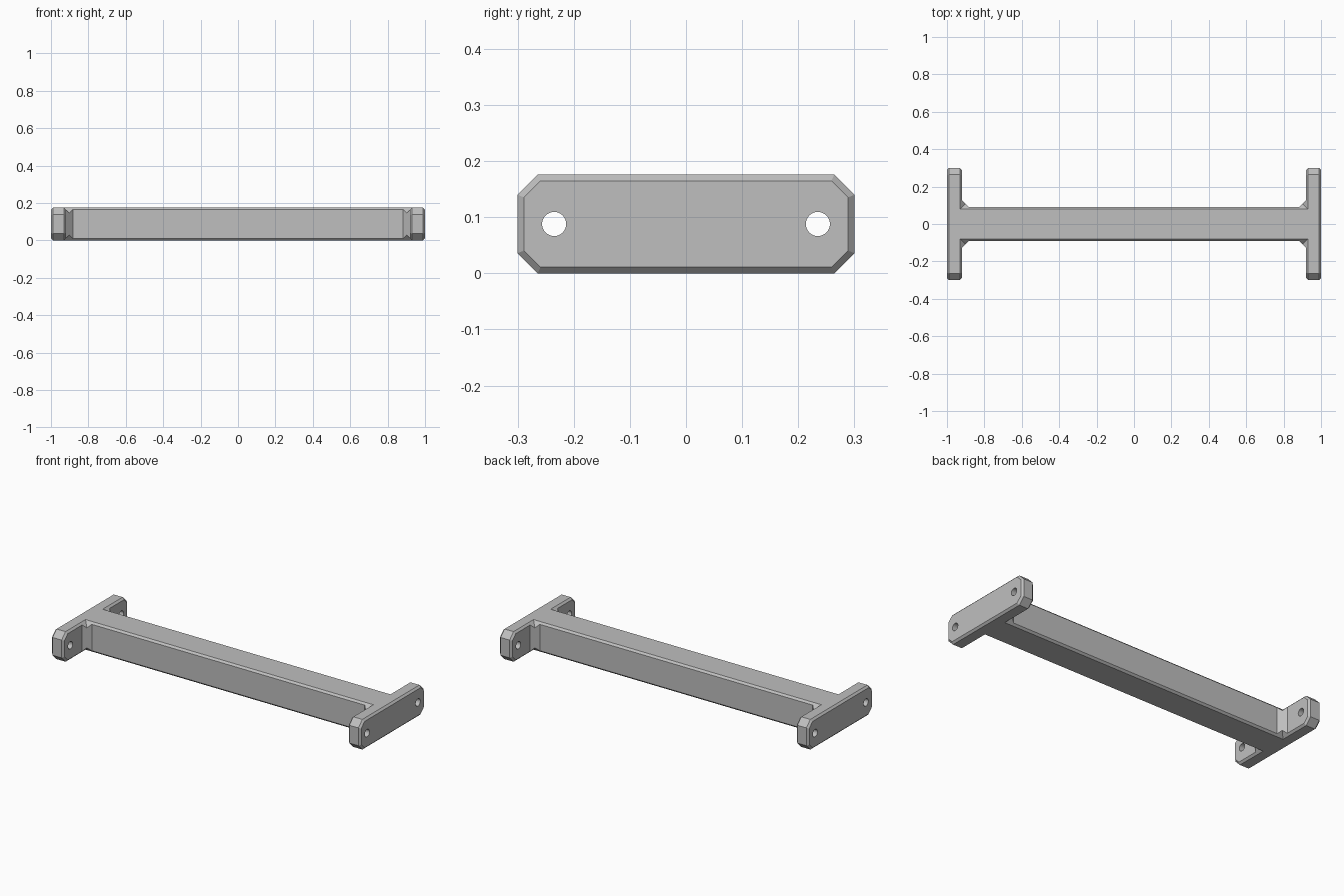
import bpy
import bmesh
import math

if "Cube" in bpy.data.objects:
    bpy.data.objects.remove(bpy.data.objects["Cube"], do_unlink=True)

HALF_H = 0.088      # half height of every part
CHAMFER = 0.011
PLATE_IN, PLATE_OUT = 0.92, 1.0
BEAM_Y = 0.09
GUSSET = 0.037

metal = bpy.data.materials.new("plain_grey")
metal.use_nodes = True
grey = (0.52, 0.52, 0.52, 1)
metal.diffuse_color = grey
metal.node_tree.nodes["Principled BSDF"].inputs["Base Color"].default_value = grey


def finish(name, bm):
    bmesh.ops.recalc_face_normals(bm, faces=bm.faces)
    mesh = bpy.data.meshes.new(name)
    bm.to_mesh(mesh)
    bm.free()
    mesh.materials.append(metal)
    obj = bpy.data.objects.new(name, mesh)
    bpy.context.collection.objects.link(obj)
    return obj


def octagon(half_y, cut, inset=0):
    """Corner-cut rectangle in the y-z plane, shrunk evenly by inset."""
    y, z = half_y - inset, HALF_H - inset
    c = cut - inset * (2 - math.sqrt(2))
    quarter = [(y, z - c), (y - c, z)]
    points = quarter + [(-a, b) for a, b in reversed(quarter)]
    return points + [(-a, -b) for a, b in points]


def loft(name, sections):
    """Skin a solid through (x, outline) sections."""
    bm = bmesh.new()
    rings = [[bm.verts.new((x, y, z + HALF_H)) for y, z in outline]
             for x, outline in sections]
    for a, b in zip(rings, rings[1:]):
        for i in range(len(a)):
            j = (i + 1) % len(a)
            bm.faces.new((a[i], a[j], b[j], b[i]))
    bm.faces.new(rings[0])
    bm.faces.new(rings[-1])
    return finish(name, bm)


def drill(obj, x, y, radius):
    bpy.ops.mesh.primitive_cylinder_add(vertices=32, radius=radius, depth=0.3,
                                        location=(x, y, HALF_H),
                                        rotation=(0, math.pi / 2, 0))
    cutter = bpy.context.object
    cutter.name = "hole_cutter"
    cutter.hide_render = True
    cutter.data.materials.append(metal)
    mod = obj.modifiers.new("hole", "BOOLEAN")
    mod.operation = "DIFFERENCE"
    mod.solver = "EXACT"
    mod.object = cutter
    bpy.context.view_layer.objects.active = obj
    bpy.ops.object.modifier_apply(modifier=mod.name)
    bpy.data.objects.remove(cutter, do_unlink=True)


def gusset(name, sx, sy):
    """Corner fillet whose top and bottom fall to a valley mid-diagonal."""
    bm = bmesh.new()
    h = HALF_H - CHAMFER
    mid = GUSSET / 2
    # corner, beam end, diagonal middle, plate end: x, y, half height
    plan = [(PLATE_IN, BEAM_Y, h), (PLATE_IN - GUSSET, BEAM_Y, h),
            (PLATE_IN - mid, BEAM_Y + mid, h - mid),
            (PLATE_IN, BEAM_Y + GUSSET, h)]
    top, low = [[bm.verts.new((sx * x, sy * y, HALF_H + s * z))
                 for x, y, z in plan] for s in (1, -1)]
    for ring in (top, low):
        bm.faces.new((ring[0], ring[1], ring[2]))
        bm.faces.new((ring[0], ring[2], ring[3]))
    for i in range(4):
        j = (i + 1) % 4
        bm.faces.new((top[i], top[j], low[j], low[i]))
    return finish(name, bm)


# Long chamfered beam, running into the flat rims of the plates
beam = octagon(BEAM_Y, CHAMFER)
reach = PLATE_IN + CHAMFER
loft("crossbeam", [(-reach, beam), (reach, beam)])

# End plates with chamfered rims, bolt holes and corner gussets
for side, sx in (("left", 1), ("right", -1)):
    full = octagon(0.3, 0.036)
    small = octagon(0.3, 0.036, CHAMFER)
    plate = loft(side + "_end_plate",
                 [(sx * PLATE_IN, small), (sx * reach, full),
                  (sx * (PLATE_OUT - CHAMFER), full), (sx * PLATE_OUT, small)])
    for end, sy in (("front", -1), ("back", 1)):
        drill(plate, sx * 0.96, sy * 0.235, 0.0215)
        gusset(f"{side}_{end}_gusset", sx, sy)
    bpy.ops.object.select_all(action="DESELECT")
    plate.select_set(True)
    bpy.context.view_layer.objects.active = plate
    bpy.ops.object.shade_smooth_by_angle(angle=math.radians(25))
